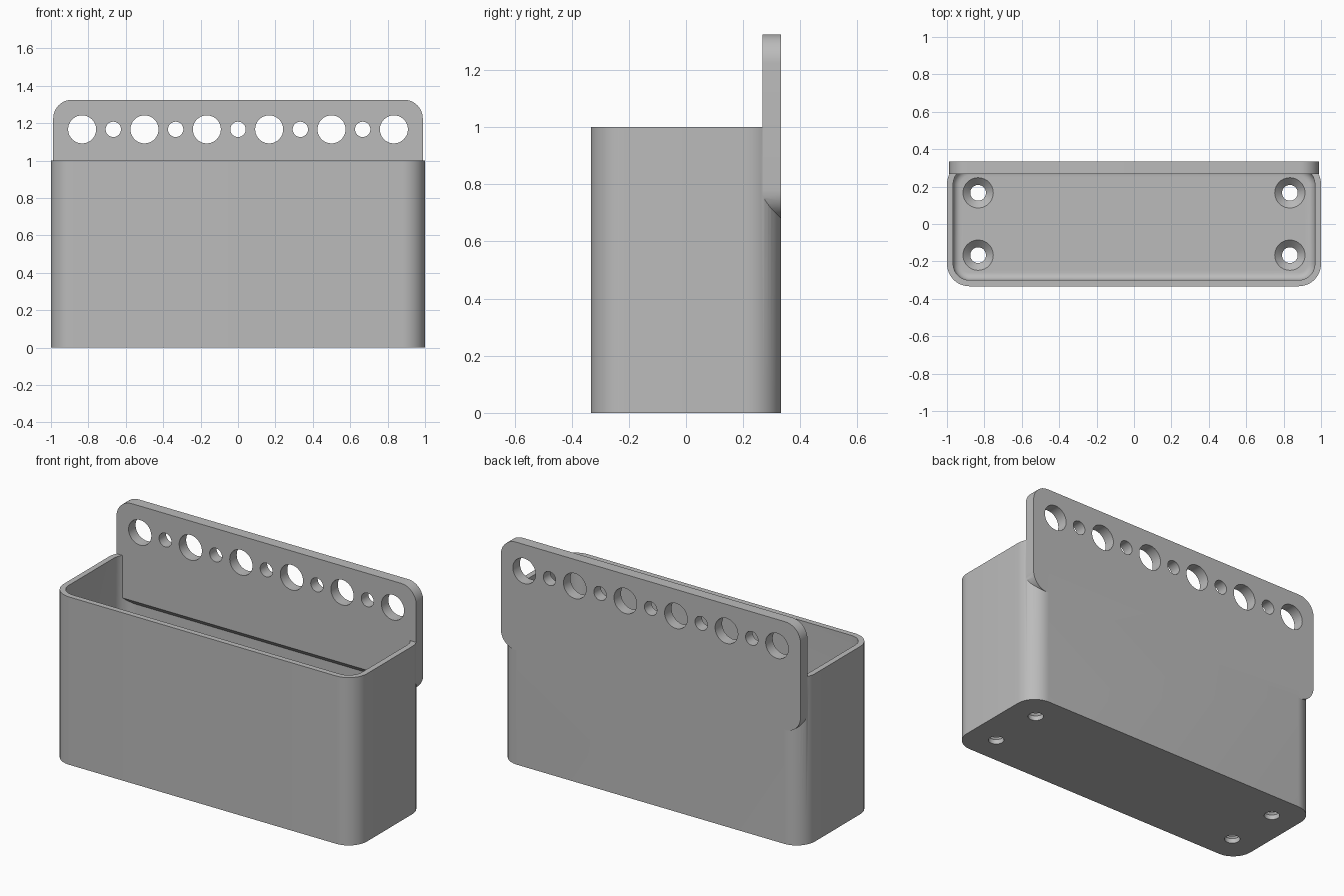
import bpy
import bmesh
from math import cos, sin, pi, radians

if "Cube" in bpy.data.objects:
    bpy.data.objects.remove(bpy.data.objects["Cube"], do_unlink=True)

grey = bpy.data.materials.new("plain grey")
grey.use_nodes = True
COLOUR = (0.5, 0.5, 0.5, 1)
grey.diffuse_color = COLOUR
grey.node_tree.nodes["Principled BSDF"].inputs["Base Color"].default_value = COLOUR


def rounded(hw, hh, r, steps=12):
    """Rounded rectangle outline, counter-clockwise."""
    pts = []
    for k, (sx, sy) in enumerate(((1, 1), (-1, 1), (-1, -1), (1, -1))):
        for i in range(steps + 1):
            a = (k + i / steps) * pi / 2
            pts.append((sx * (hw - r) + r * cos(a), sy * (hh - r) + r * sin(a)))
    return pts


def circle(cx, cy, r, n=40):
    return [(cx + r * cos(2 * pi * i / n), cy + r * sin(2 * pi * i / n)) for i in range(n)]


def finish(name, bm):
    bmesh.ops.recalc_face_normals(bm, faces=bm.faces[:])
    mesh = bpy.data.meshes.new(name)
    bm.to_mesh(mesh)
    bm.free()
    mesh.materials.append(grey)
    obj = bpy.data.objects.new(name, mesh)
    bpy.context.collection.objects.link(obj)
    return obj


def loft(bm, rings):
    """Bridge successive 3D rings and cap both ends."""
    rings = [[bm.verts.new(p) for p in ring] for ring in rings]
    n = len(rings[0])
    for a, b in zip(rings, rings[1:]):
        for i in range(n):
            bm.faces.new((a[i], a[(i + 1) % n], b[(i + 1) % n], b[i]))
    bm.faces.new(rings[0])
    bm.faces.new(rings[-1])


def level(pts, z):
    return [(x, y, z) for x, y in pts]


def upright(pts, y):
    return [(x, y, z) for x, z in pts]


# Overall sizes
HALF_W, HALF_D, RADIUS = 1.0, 0.333, 0.12
WALL, FLOOR, FILLET = 0.033, 0.067, 0.04
PLATE_FRONT, PLATE_LOW, PLATE_TOP = 0.267, 0.68, 1.325

# Open bin with rounded corners and a filleted floor
bm = bmesh.new()
outer = rounded(HALF_W, HALF_D, RADIUS)
rings = [level(outer, 0), level(outer, 1),
         level(rounded(HALF_W - WALL, HALF_D - WALL, RADIUS - WALL), 1)]
for i in range(7):
    a = i / 6 * pi / 2
    inset = WALL + FILLET * (1 - cos(a))
    rings.append(level(rounded(HALF_W - inset, HALF_D - inset, RADIUS - inset),
                       FLOOR + FILLET * (1 - sin(a))))
loft(bm, rings)
bin_obj = finish("storage_bin", bm)

# Back mounting plate, its lower edge sloped at 45 degrees
bm = bmesh.new()
mid, half = (PLATE_TOP + PLATE_LOW) / 2, (PLATE_TOP - PLATE_LOW) / 2
outline = [(x, z + mid) for x, z in rounded(0.988, half, 0.1)]
loft(bm, [upright(outline, PLATE_FRONT), upright(outline, HALF_D)])
cut = bmesh.ops.bisect_plane(bm, geom=bm.verts[:] + bm.edges[:] + bm.faces[:],
                             plane_co=(0, HALF_D, PLATE_LOW + 0.001),
                             plane_no=(0, -1, -1), clear_outer=True)
bmesh.ops.holes_fill(bm, edges=[e for e in bm.edges if e.is_boundary])
plate = finish("back_plate", bm)

# Cutters: alternating large and small holes in the plate, countersunk floor holes
bm = bmesh.new()
for i in range(-5, 6):
    hole = circle(i / 6, 1.167, 0.075 if i % 2 else 0.041)
    loft(bm, [upright(hole, 0.2), upright(hole, 0.4)])
for x in (-5 / 6, 5 / 6):
    for y in (-1 / 6, 1 / 6):
        loft(bm, [level(circle(x, y, r), z) for r, z in
                  ((0.042, -0.05), (0.042, 0.028), (0.081, FLOOR), (0.081, FLOOR + 0.03))])
cutter = finish("hole_cutter", bm)

# Join the plate to the bin, then drill
for other, operation in ((plate, 'UNION'), (cutter, 'DIFFERENCE')):
    mod = bin_obj.modifiers.new(operation.title(), 'BOOLEAN')
    mod.object, mod.operation, mod.solver = other, operation, 'EXACT'
    bpy.context.view_layer.objects.active = bin_obj
    bpy.ops.object.modifier_apply(modifier=mod.name)
for helper in (plate, cutter):
    bpy.data.objects.remove(helper, do_unlink=True)

# Smooth shading with crisp edges
bpy.ops.object.select_all(action='DESELECT')
bin_obj.select_set(True)
bpy.context.view_layer.objects.active = bin_obj
bpy.ops.object.shade_smooth_by_angle(angle=radians(30))
